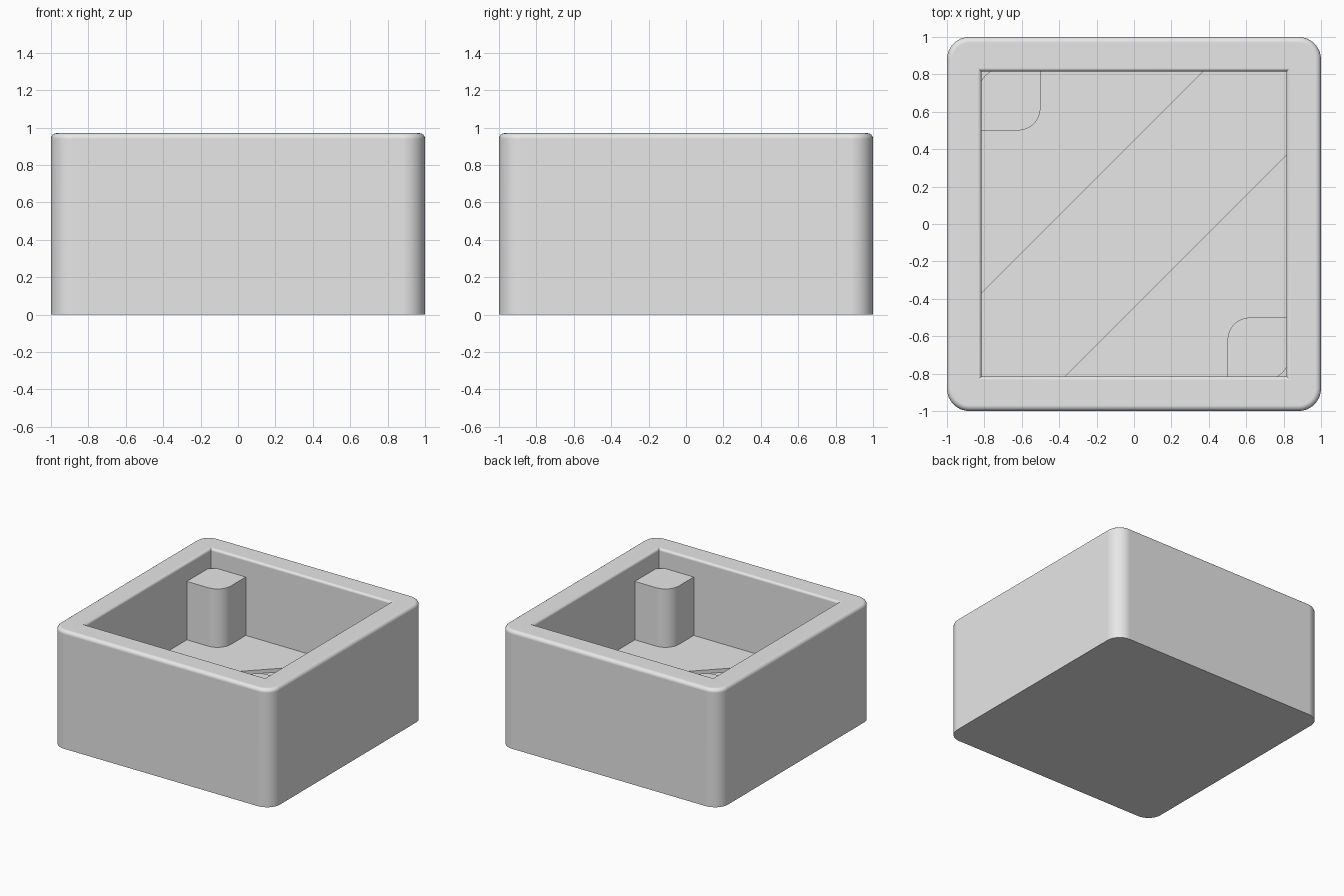
import bpy, bmesh
from math import sin, cos, pi

cube = bpy.data.objects.get("Cube")
if cube:
    bpy.data.objects.remove(cube)

GREY = bpy.data.materials.new("light_grey")
GREY.use_nodes = True
GREY.diffuse_color = (0.8, 0.8, 0.8, 1)
GREY.node_tree.nodes["Principled BSDF"].inputs["Base Color"].default_value = (0.8, 0.8, 0.8, 1)

HEIGHT, FLOOR, INNER = 0.97, 0.34, 0.815
STEPS = 8


def corner(x, y, r, quadrant):
    """Points of one corner at (x, y); rounded when r > 0."""
    if r <= 0:
        return [(x, y)]
    sx = (1, -1, -1, 1)[quadrant]
    sy = (1, 1, -1, -1)[quadrant]
    arc = [(quadrant + i / STEPS) * pi / 2 for i in range(STEPS + 1)]
    return [(x - sx * r + r * cos(a), y - sy * r + r * sin(a)) for a in arc]


def outline(x0, x1, y0, y1, radii):
    corners = [(x1, y1), (x0, y1), (x0, y0), (x1, y0)]
    return [p for q, (x, y) in enumerate(corners) for p in corner(x, y, radii[q], q)]


def square(half, r=0):
    return outline(-half, half, -half, half, [r] * 4)


def loft(name, rings):
    """Closed solid through a list of (outline, z)."""
    bm = bmesh.new()
    loops = [[bm.verts.new((x, y, z)) for x, y in pts] for pts, z in rings]
    for a, b in zip(loops, loops[1:]):
        for i in range(len(a)):
            j = (i + 1) % len(a)
            bm.faces.new((a[i], a[j], b[j], b[i]))
    bm.faces.new(loops[0][::-1])
    bm.faces.new(loops[-1])
    bmesh.ops.recalc_face_normals(bm, faces=bm.faces)
    mesh = bpy.data.meshes.new(name)
    bm.to_mesh(mesh)
    bm.free()
    mesh.materials.append(GREY)
    obj = bpy.data.objects.new(name, mesh)
    bpy.context.collection.objects.link(obj)
    return obj


def activate(obj):
    bpy.ops.object.select_all(action='DESELECT')
    obj.select_set(True)
    bpy.context.view_layer.objects.active = obj


def cut(obj, cutter):
    activate(obj)
    mod = obj.modifiers.new("cut", 'BOOLEAN')
    mod.operation, mod.solver, mod.object = 'DIFFERENCE', 'EXACT', cutter
    bpy.ops.object.modifier_apply(modifier=mod.name)
    bpy.data.objects.remove(cutter)


def smooth(obj):
    activate(obj)
    bpy.ops.object.shade_smooth_by_angle()
    mod = obj.modifiers.new("flat_normals", 'WEIGHTED_NORMAL')
    mod.keep_sharp = True


turns = [i / 6 * pi / 2 for i in range(7)]

# Outer block with rounded upright corners and a rounded top edge
R, E = 0.12, 0.03
rings = [(square(1, R), 0)]
for t in turns:
    d = E * (1 - cos(t))
    rings.append((square(1 - d, R - d), HEIGHT - E + E * sin(t)))
box = loft("box", rings)

# Square cavity whose rim flares into a small round
F = 0.02
rings = [(square(INNER), FLOOR)]
for t in turns:
    rings.append((square(INNER + F * (1 - cos(t))), HEIGHT - F + F * sin(t)))
rings.append((square(INNER + F), HEIGHT + 0.2))
cut(box, loft("cavity_cutter", rings))

# Shallow diagonal channel across the floor
k, n = INNER, 0.37
band = [(-k, -k), (-n, -k), (k, n), (k, k), (n, k), (-k, -n)]
cut(box, loft("channel_cutter", [(band, FLOOR - 0.03), (band, FLOOR + 0.1)]))
smooth(box)

# Two corner posts, rounded on the corners along their diagonal
NEAR, FAR, TOP = 0.5, 0.83, 0.82
for name, s in (("front_left_post", 1), ("back_right_post", -1)):
    x0, x1 = sorted((s * NEAR, s * FAR))
    y0, y1 = sorted((-s * NEAR, -s * FAR))
    shape = outline(x0, x1, y0, y1, [0, R, 0, R])
    smooth(loft(name, [(shape, FLOOR - 0.01), (shape, TOP)]))
